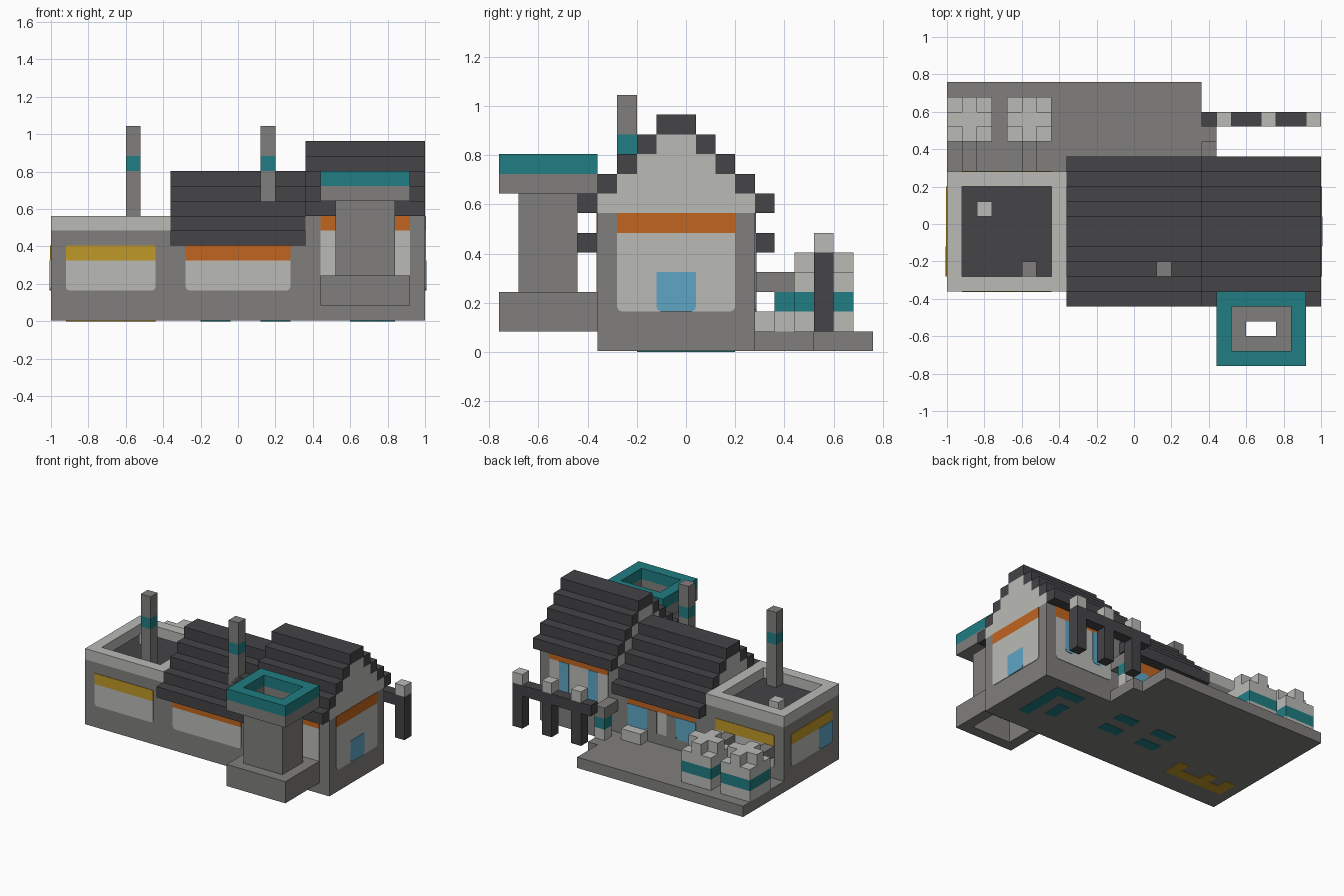
import bpy
import bmesh
from mathutils import Vector

cube = bpy.data.objects.get("Cube")
if cube:
    bpy.data.objects.remove(cube, do_unlink=True)

UNIT = 0.08                          # one building block
ORIGIN = Vector((-1.0, -0.76, 0.0))  # corner of the block grid


def material(name, red, green, blue):
    mat = bpy.data.materials.new(name)
    mat.use_nodes = True
    color = (red, green, blue, 1)
    mat.diffuse_color = color
    shader = mat.node_tree.nodes["Principled BSDF"]
    shader.inputs["Base Color"].default_value = color
    shader.inputs["Roughness"].default_value = 0.9
    return mat


grey = material("stone grey", 0.216, 0.212, 0.205)
light = material("light plaster", 0.49, 0.49, 0.47)
dark = material("dark slate", 0.058, 0.058, 0.065)
teal = material("teal", 0.014, 0.205, 0.223)
orange = material("orange", 0.533, 0.13, 0.014)
yellow = material("yellow", 0.527, 0.314, 0.021)
blue = material("window blue", 0.112, 0.376, 0.546)


def add_box(bm, x, y, z):
    """Add a box given block ranges along each axis; return its vertices."""
    verts = bmesh.ops.create_cube(bm, size=1)["verts"]
    for v in verts:
        cell = [r[0] if c < 0 else r[1] for c, r in zip(v.co, (x, y, z))]
        v.co = ORIGIN + Vector(cell) * UNIT
    return verts


def finish(bm, name, mat):
    mesh = bpy.data.meshes.new(name)
    bm.to_mesh(mesh)
    bm.free()
    mesh.materials.append(mat)
    obj = bpy.data.objects.new(name, mesh)
    bpy.context.scene.collection.objects.link(obj)
    return obj


def boxes(name, mat, *parts):
    bm = bmesh.new()
    for part in parts:
        add_box(bm, *part)
    return finish(bm, name, mat)


def ring(name, mat, x, y, z, wall=1):
    """Hollow rectangular frame, open at top and bottom."""
    (a, b), (c, d) = x, y
    boxes(name, mat,
          (x, (c, c + wall), z), (x, (d - wall, d), z),
          ((a, a + wall), (c + wall, d - wall), z),
          ((b - wall, b), (c + wall, d - wall), z))


def plate(name, mat, side, span, z, lift=0.05, rounded=True):
    """Thin painted panel on a wall; side is (axis, block position, direction)."""
    axis, at, direction = side
    depth = sorted((at, at + direction * lift))
    bm = bmesh.new()
    if axis == "x":
        add_box(bm, depth, span, z)
    else:
        add_box(bm, span, depth, z)
    if rounded:
        index = "xy".index(axis)
        low = z[0] * UNIT + 0.001
        edges = [e for e in bm.edges
                 if abs(e.verts[0].co[index] - e.verts[1].co[index]) > 0.001
                 and all(abs((v.co - ORIGIN)[(index + 1) % 2]) >= 0
                         and v.co.z < low
                         for v in e.verts)]
        bmesh.ops.bevel(bm, geom=edges, offset=0.022, segments=3,
                        affect="EDGES", profile=0.5)
    return finish(bm, name, mat)


FRONT, BACK = ("y", 5, -1), ("y", 13, 1)
LEFT_END, RIGHT_END = ("x", 0, -1), ("x", 25, 1)
DEPTH = (5, 13)


def window(name, side, span, band_z, band_mat):
    plate(name + "_panel", light, side, span, (2, band_z))
    plate(name + "_band", band_mat, side, span, (band_z, band_z + 1), rounded=False)


# Walls and yard slab
boxes("flat_hall_walls", grey, ((0, 8), DEPTH, (0, 6)))
boxes("middle_hall_walls", grey, ((8, 17), DEPTH, (0, 5)))
boxes("tall_hall_walls", grey, ((17, 25), DEPTH, (0, 7)))
boxes("yard_slab", grey, ((0, 17), (13, 19), (0, 1)), ((17, 18), (13, 16), (0, 1)))

# Flat roof
ring("flat_roof_rim", light, (0, 8), DEPTH, (6, 7))
boxes("flat_roof_floor", dark, ((1, 7), (6, 12), (6, 6.05)))
boxes("flat_roof_vent", light, ((2, 3), (10, 11), (6, 7)))


# Stepped gable roofs
def gable_roof(name, x, base):
    steps, fill = [], []
    for k in range(4):
        z = (base + k, base + k + 1)
        steps += [(x, (4 + k, 5 + k), z), (x, (13 - k, 14 - k), z)]
        fill.append((x, (5 + k, 13 - k), z))
    steps.append((x, (8, 10), (base + 4, base + 5)))
    boxes(name + "_steps", dark, *steps)
    boxes(name + "_gable", light, *fill)


gable_roof("middle_roof", (8, 17), 5)
gable_roof("tall_roof", (17, 25), 7)

# Chimneys
for name, x, z in (("flat_roof_chimney", 5, 6), ("gable_chimney", 14, 7)):
    boxes(name, grey, ((x, x + 1), (6, 7), (z, 10)), ((x, x + 1), (6, 7), (11, 13)))
    boxes(name + "_band", teal, ((x, x + 1), (6, 7), (10, 11)))

# Hollow cooling tower
ring("tower_base", grey, (18, 24), (0, 5), (1, 3))
ring("tower_shaft", grey, (19, 23), (1, 4), (3, 8))
ring("tower_collar", grey, (18, 24), (0, 5), (8, 9))
ring("tower_crown", teal, (18, 24), (0, 5), (9, 10))

# Windows
for label, side in (("front", FRONT), ("back", BACK)):
    window(label + "_flat_hall", side, (1, 7), 4, yellow)
    window(label + "_middle_hall", side, (9, 16), 4, orange)
    window(label + "_tall_hall", side, (18, 24), 6, orange)
window("left_end", LEFT_END, (6, 12), 4, yellow)
window("right_end", RIGHT_END, (6, 12), 6, orange)

# Blue panes and door surround
plate("left_end_pane", blue, LEFT_END, (6, 8), (2, 4), 0.09)
plate("right_end_pane", blue, RIGHT_END, (8, 10), (2, 4), 0.09)
for x in (9, 14):
    plate("middle_back_pane", blue, BACK, (x, x + 2), (2, 4), 0.09)
for x in (11, 13):
    plate("middle_back_door_post", grey, BACK, (x, x + 1), (2, 4), 0.09, False)
for x in (19, 22):
    plate("tall_back_pane", blue, BACK, (x, x + 1), (3, 6), 0.09)

# Tanks with raised crosses and wall pipes
for x in (0, 4):
    span, yard, mid = (x, x + 3), (15, 18), (x + 1, x + 2)
    boxes("tank_body", light, (span, yard, (1, 2)), (span, yard, (3, 4)))
    boxes("tank_band", teal, (span, yard, (2, 3)))
    boxes("tank_cross", light, (span, (16, 17), (4, 5)),
          (mid, (15, 16), (4, 5)), (mid, (17, 18), (4, 5)))
    boxes("tank_pipe", grey, (mid, (13, 15), (3, 4)))

# Bench and standpipe
boxes("bench", light, ((14, 16), (13, 14), (1, 2)))
boxes("standpipe_foot", light, ((17, 18), (14, 15), (1, 2)))
boxes("standpipe_band", teal, ((17, 18), (14, 15), (2, 3)))
boxes("standpipe_top", grey, ((17, 18), (13, 15), (3, 4)))

# Raised pipe rack
boxes("rack_beam", dark, ((17, 25), (16, 17), (4, 5)))
for x in (18, 21, 24):
    boxes("rack_post", dark, ((x, x + 1), (16, 17), (1, 4)))
    boxes("rack_cap", light, ((x, x + 1), (16, 17), (5, 6)))

# Painted marks on the underside
UNDER = (-0.05, 0)
boxes("underside_hook", teal, ((22, 23), (7, 12), UNDER),
      ((20, 22), (11, 12), UNDER), ((20, 21), (8, 10), UNDER))
boxes("underside_dashes", teal, *[((x, x + 2), (y, y + 1), UNDER)
                                  for x in (10, 14) for y in (9, 11)])
boxes("underside_comb", yellow, ((1, 7), (7, 8), UNDER),
      *[((x, x + 1), (8, 9), UNDER) for x in (1, 3, 6)])

# Lift the whole model by the thickness of the underside marks
for obj in bpy.context.scene.collection.objects:
    if obj.type == "MESH":
        obj.location.z = 0.05 * UNIT
